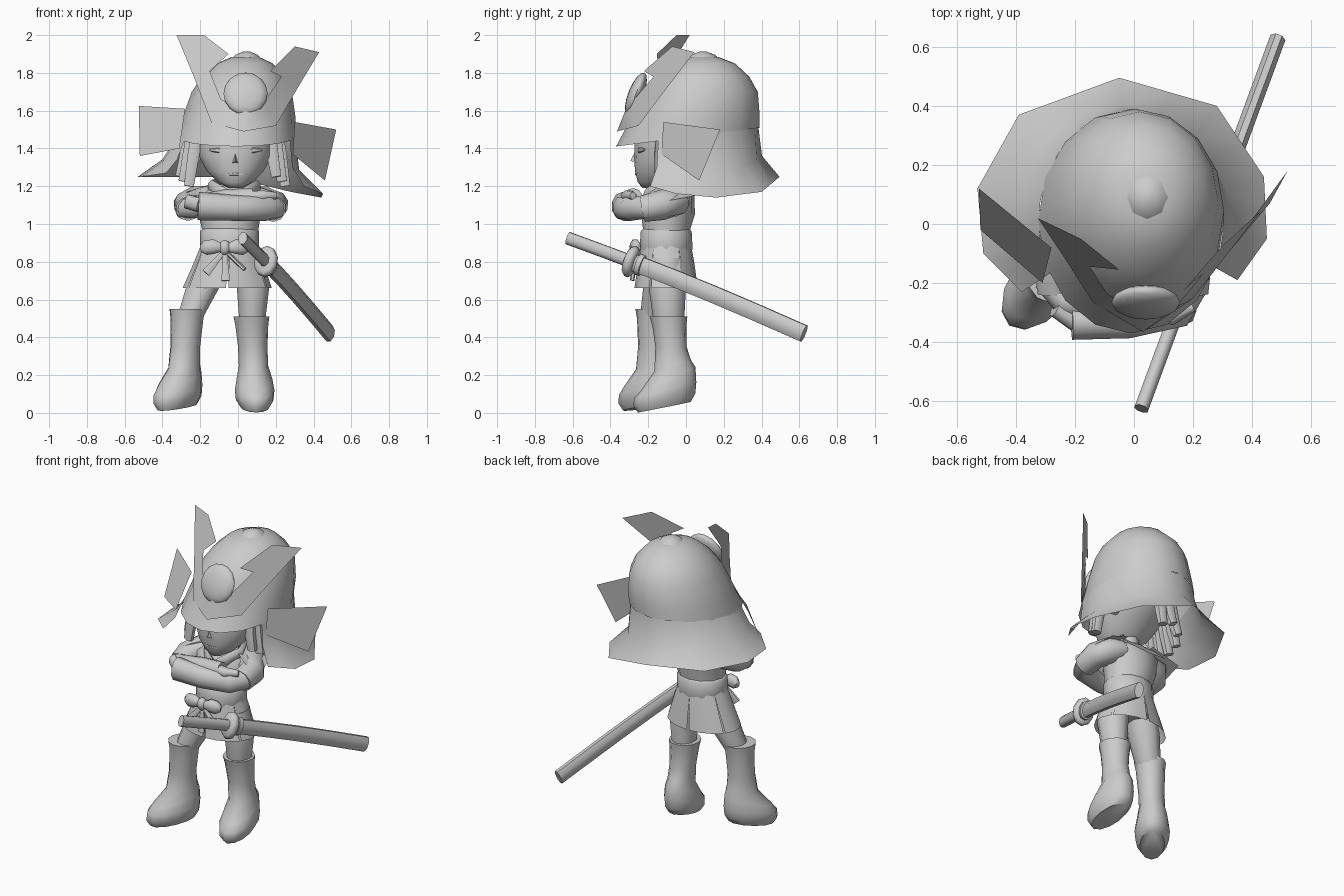
import bpy, bmesh, math
from mathutils import Vector, Matrix

grey = bpy.data.materials.new("plain_grey")
grey.diffuse_color = (0.6, 0.6, 0.6, 1)


def mesh_object(name, verts, faces, fix=True):
    bm = bmesh.new()
    vs = [bm.verts.new(v) for v in verts]
    for f in faces:
        bm.faces.new([vs[i] for i in f])
    if fix:
        bmesh.ops.recalc_face_normals(bm, faces=bm.faces[:])
    me = bpy.data.meshes.new(name)
    bm.to_mesh(me)
    bm.free()
    ob = bpy.data.objects.new(name, me)
    ob.data.materials.append(grey)
    bpy.context.collection.objects.link(ob)
    return ob


def skin(name, rings, start=True, end=True):
    """Bridge equal-length closed rings of points, with optional end caps."""
    n = len(rings[0])
    faces = [(k * n + i, k * n + (i + 1) % n, (k + 1) * n + (i + 1) % n, (k + 1) * n + i)
             for k in range(len(rings) - 1) for i in range(n)]
    if start:
        faces.append(tuple(range(n))[::-1])
    if end:
        faces.append(tuple(range((len(rings) - 1) * n, len(rings) * n)))
    return mesh_object(name, [p for r in rings for p in r], faces)


def loft(name, rows, n=12, rot=0, start=True, end=True):
    """Rows of x, y, z, half width, half depth and optional slope in depth."""
    rings = []
    for row in rows:
        x, y, z, rx, ry = row[:5]
        slope = row[5] if len(row) > 5 else 0
        ring = []
        for i in range(n):
            a = 2 * math.pi * i / n + math.pi / 2
            u, v = rx * math.cos(a), ry * math.sin(a)
            ring.append((x + u * math.cos(rot) - v * math.sin(rot),
                         y + u * math.sin(rot) + v * math.cos(rot), z + slope * v))
        rings.append(ring)
    return skin(name, rings, start, end)


def tube(name, rows, n=8):
    """Path of x, y, z, sideways radius, upward radius."""
    pts = [Vector(r[:3]) for r in rows]
    d = (pts[-1] - pts[0]).normalized()
    ref = Vector((0, 1, 0)) if abs(d.z) > 0.7 else Vector((0, 0, 1))
    rings = []
    for k, p in enumerate(pts):
        t = (pts[min(k + 1, len(pts) - 1)] - pts[max(k - 1, 0)]).normalized()
        s = ref.cross(t).normalized()
        w = t.cross(s)
        rings.append([p + s * rows[k][3] * math.cos(2 * math.pi * (i + .5) / n)
                      + w * rows[k][4] * math.sin(2 * math.pi * (i + .5) / n) for i in range(n)])
    return skin(name, rings)


def ball(name, loc, size, tilt=0, seg=12):
    bm = bmesh.new()
    m = Matrix.Translation(loc) @ Matrix.Rotation(tilt, 4, 'X') @ Matrix.Diagonal((*size, 1))
    bmesh.ops.create_uvsphere(bm, u_segments=seg, v_segments=8, radius=1, matrix=m)
    me = bpy.data.meshes.new(name)
    bm.to_mesh(me)
    bm.free()
    ob = bpy.data.objects.new(name, me)
    me.materials.append(grey)
    bpy.context.collection.objects.link(ob)


# Helmet dome and top knob
loft("helmet_dome", [(-.01, .01, 1.46, .315, .38, .13), (.005, .045, 1.56, .30, .345, .05), (.02, .075, 1.7, .265, .305),
                     (.03, .085, 1.78, .22, .25), (.035, .09, 1.85, .15, .17), (.04, .09, 1.885, .07, .08)],
     16, start=False)
loft("helmet_knob", [(.045, .09, 1.865, .085, .09), (.045, .09, 1.895, .06, .065), (.045, .09, 1.912, .02, .02)], 8)

# Flared neck guard, open at the front
rim = [(-.38, -.23, 1.27), (-.51, -.1, 1.25), (-.53, .12, 1.25), (-.39, .37, 1.25), (-.05, .495, 1.25),
       (.28, .4, 1.17), (.44, .16, 1.14), (.45, -.05, 1.16), (.35, -.19, 1.2)]
gv, gf = [], []
for k in range(2 * len(rim) - 1):
    low = (Vector(rim[k // 2]) + Vector(rim[(k + 1) // 2])) / 2
    a = math.atan2((low.y - .01) / .38, (low.x + .01) / .315)
    v = .375 * math.sin(a)
    top = Vector((-.01 + .312 * math.cos(a), .01 + v, 1.465 + .13 * v))
    w = .28 - .12 * math.cos(a) - .12 * max(0, math.sin(a))
    mid = Vector((top.x * (1 - w) + low.x * w, top.y * (1 - w) + low.y * w, top.z * .42 + low.z * .58))
    gv += [top, mid, low]
for k in range(2 * len(rim) - 2):
    for j in range(2):
        gf.append((3 * k + j, 3 * k + j + 1, 3 * k + j + 4, 3 * k + j + 3))
mesh_object("neck_guard", gv, gf)

# Side flaps of the helmet
mesh_object("flap_left", [(-.525, .12, 1.625), (-.28, -.08, 1.61), (-.31, -.2, 1.4), (-.52, -.02, 1.36)], [(0, 3, 2, 1)])
mesh_object("flap_right", [(.30, -.12, 1.54), (.52, .18, 1.5), (.46, .07, 1.23), (.29, -.13, 1.37)], [(0, 3, 2, 1)])

# Horned crest plate, right horn turned further sideways
outer = [(-.325, 2), (-.23, 1.77), (-.14, 1.535), (.03, 1.49), (.2, 1.52), (.31, 1.71), (.43, 1.91)]
inner = [(-.18, 2), (-.15, 1.81), (-.09, 1.66), (.035, 1.6), (.14, 1.65), (.23, 1.78), (.3, 1.94)]
barbs = [(-.05, 1.9), (.17, 1.81)]


def crest_depth(x, z):
    if x > .1:
        return -.25 + .95 * (x - .2) + .2 * (z - 1.53)
    return -.37 + .42 * (z - 1.49) + .48 * abs(x - .04)


cv = [(x, crest_depth(x, z), z) for x, z in outer + inner + barbs]
mesh_object("crest_horns", cv, [(i, i + 1, i + 8, i + 7) for i in range(6)] + [(7, 8, 14), (13, 15, 12)])
ball("crest_disc", (.04, -.265, 1.69), (.117, .04, .12), math.radians(-22), 16)

# Head, nose, eyes and mouth
loft("head", [(-.015, -.2, 1.19, .035, .03), (-.015, -.165, 1.22, .09, .09), (-.015, -.13, 1.28, .15, .14),
              (-.014, -.09, 1.36, .195, .185), (-.01, -.04, 1.45, .215, .23), (0, 0, 1.56, .22, .23),
              (.01, .05, 1.7, .18, .2)], 16)
mesh_object("nose", [(-.015, -.265, 1.39), (-.034, -.262, 1.32), (.004, -.262, 1.32), (-.015, -.295, 1.335)],
            [(0, 1, 3), (0, 3, 2), (1, 2, 3)])
for s, side in ((-1, "left"), (1, "right")):
    x = -.012 + s * .09
    tube("eye_" + side, [(x - .045, -.25 + (.005 if s > 0 else .035), 1.385 + s * -.008, .012, .008),
                         (x, -.245, 1.39, .012, .018),
                         (x + .045, -.25 + (.035 if s > 0 else .005), 1.385 + s * .008, .012, .008)], 6)
tube("mouth", [(-.06, -.25, 1.262, .008, .005), (-.015, -.264, 1.265, .008, .009), (.03, -.25, 1.262, .008, .005)], 6)
loft("neck", [(-.035, -.08, 1.15, .065, .065), (-.015, -.08, 1.33, .06, .06)], 8)

# Hair locks hanging in two groups beside the face
for k, deg in enumerate((-146, -159, -174, 165, 142, 120, 98, 28, 10, -8, -22, -35)):
    a = math.radians(deg)
    x, y = -.025 + .255 * math.cos(a), -.02 + .2 * math.sin(a)
    low = (1.2 if deg < 0 else 1.27) + (k % 3) * .025
    tube("hair_lock_%d" % k, [(x * .9, y * .9, 1.5, .038, .033), (x, y, 1.36, .036, .033),
                              (x * 1.1, y * 1.05, low, .03, .025)], 6)

# Torso, sash and collar
loft("torso", [(-.045, -.1, .74, .15, .12), (-.045, -.105, .85, .145, .125), (-.04, -.105, .95, .145, .12),
               (-.045, -.095, 1.05, .165, .142), (-.045, -.08, 1.15, .18, .125), (-.04, -.07, 1.2, .1, .08)])
loft("sash", [(-.045, -.105, .84, .145, .13), (-.045, -.105, .87, .157, .14), (-.045, -.105, .96, .157, .135),
              (-.045, -.105, .98, .14, .12)])
for s, side in ((-1, "left"), (1, "right")):
    tube("collar_" + side, [(-.02 + s * .08, -.02, 1.21, .02, .035), (-.02 + s * .12, -.12, 1.2, .022, .035),
                            (-.02 + s * .06, -.2, 1.16, .02, .035), (-.02 - s * .04, -.235, 1.08, .015, .035)], 6)
mesh_object("back_cape", [(-.15, .0, 1.2), (.07, .0, 1.2), (.1, .08, 1.12), (-.04, .11, 1.09), (-.18, .08, 1.12)],
            [(0, 1, 2, 3, 4)])

# Skirt made of slit panels
sv, sf = [], []
N, C = 6, 4
for k in range(N):
    for c in range(C):
        gap = (.03, 0, 0, -.03)[c]
        a0 = 2 * math.pi * (k + c / (C - 1)) / N + math.pi / 2
        for z, rx, ry, cx, g in ((.9, .148, .13, -.045, 0), (.8, .185, .148, -.05, gap * .3), (.66, .24, .168, -.057, gap)):
            a = a0 + g
            sv.append((cx + rx * math.cos(a), -.105 + ry * math.sin(a), z))
    for c in range(C - 1):
        b = 3 * (C * k + c)
        sf += [(b, b + 1, b + 4, b + 3), (b + 1, b + 2, b + 5, b + 4)]
mesh_object("skirt", sv, sf, False)

# Sash bow
ball("bow_knot", (-.07, -.27, .875), (.032, .03, .04), seg=8)
for s, side in ((-1, "left"), (1, "right")):
    tube("bow_loop_" + side, [(-.07 + s * .02, -.265, .875, .025, .025), (-.07 + s * .06, -.27, .88, .03, .042),
                              (-.07 + s * .1, -.265, .875, .028, .042), (-.07 + s * .125, -.255, .87, .015, .02)], 8)
for k, (x, z) in enumerate(((-.17, .74), (-.065, .7), (.035, .76))):
    tube("bow_tail_%d" % k, [(-.07, -.265, .86, .012, .01), (x, -.285, z, .026, .012)], 6)

# Crossed arms with cuffs and hands
tube("arm_right", [(.06, -.05, 1.14, .075, .06), (.14, -.06, 1.12, .09, .08), (.19, -.13, 1.1, .08, .08),
                   (.185, -.23, 1.08, .07, .07)], 10)
tube("forearm_right", [(.22, -.2, 1.085, .04, .055), (.15, -.29, 1.085, .065, .068), (-.02, -.33, 1.085, .06, .068),
                       (-.21, -.335, 1.095, .06, .075)], 10)
tube("hand_right", [(-.2, -.33, 1.1, .035, .04), (-.27, -.29, 1.12, .025, .04)], 8)
tube("arm_left", [(-.14, -.07, 1.14, .065, .06), (-.22, -.08, 1.13, .08, .075), (-.27, -.14, 1.1, .075, .075),
                  (-.265, -.23, 1.08, .065, .065)], 10)
tube("forearm_left", [(-.31, -.19, 1.08, .035, .05), (-.23, -.26, 1.09, .06, .06), (-.06, -.28, 1.13, .055, .055),
                      (.08, -.28, 1.14, .05, .05)], 10)
tube("hand_left", [(.06, -.29, 1.14, .035, .035), (.13, -.31, 1.15, .035, .03), (.2, -.28, 1.15, .018, .02)], 8)
# Shoulder covers
mesh_object("shoulder_cover_left", [(-.13, -.12, 1.215), (-.13, .02, 1.21), (-.31, .04, 1.14), (-.34, -.12, 1.12),
                                    (-.27, -.19, 1.17)], [(0, 1, 2, 3, 4)])
mesh_object("shoulder_cover_right", [(.06, -.12, 1.215), (.06, .02, 1.21), (.21, .05, 1.15), (.255, -.11, 1.12),
                                     (.19, -.19, 1.17)], [(0, 4, 3, 2, 1)])

# Legs
loft("leg_right", [(.05, -.105, .82, .085, .1), (.08, -.1, .68, .092, .1), (.075, -.09, .47, .07, .08)], 10)
loft("leg_left", [(-.13, -.105, .82, .085, .1), (-.18, -.125, .68, .095, .1), (-.26, -.17, .49, .07, .075)], 10)


# Boots with a turned-down top and a long toe
def boot(name, ankle, top, rot, height, slope):
    profile = [(.0, .05, .075, .14, 1), (.04, .05, .1, .165, 1), (.09, .045, .105, .165, 1.3),
               (.15, .03, .095, .145, 2.2), (.22, 0, .078, .097, 1.5), (.32, 0, .078, .083, 0),
               (height - .08, 0, .087, .09, 0), (height - .03, 0, .095, .1, 0), (height - .03, 0, .075, .08, 0)]
    rows = []
    for z, fwd, rx, ry, tilt in profile:
        t = max(0, z - .15) / (height - .15)
        x = ankle[0] * (1 - t) + top[0] * t + math.sin(rot) * fwd
        y = ankle[1] * (1 - t) + top[1] * t - math.cos(rot) * fwd
        rows.append((x, y, z + .03, rx, ry, slope * tilt))
    loft(name, rows, 12, rot)


boot("boot_right", (.085, -.065), (.07, -.095), math.radians(4), .51, .2)
boot("boot_left", (-.29, -.175), (-.265, -.17), math.radians(-38), .55, .14)


# Sword: handle, guard and gently curved sheath
def along(t, rs, rw):
    bow = .025 * math.sin(math.pi * t)
    return (.025 + .46 * t, -.625 + 1.25 * t, .925 - .505 * t + bow * .6, rs, rw)


tube("sword_handle", [along(t, .026, .036) for t in (0, .14, .28)], 8)
tube("sword_guard", [along(t, r * .75, r) for t, r in ((.25, .07), (.26, .085), (.275, .085), (.285, .07))], 10)
tube("sheath_collar", [along(t, .042, .058) for t in (.295, .315)], 10)
tube("sword_sheath", [along(t, .029, .049) for t in (.28, .45, .62, .8, 1)], 8)

# Smooth shading with kept edges
bpy.ops.object.select_all(action='SELECT')
bpy.context.view_layer.objects.active = bpy.data.objects["torso"]
bpy.ops.object.shade_smooth_by_angle(angle=math.radians(55))
